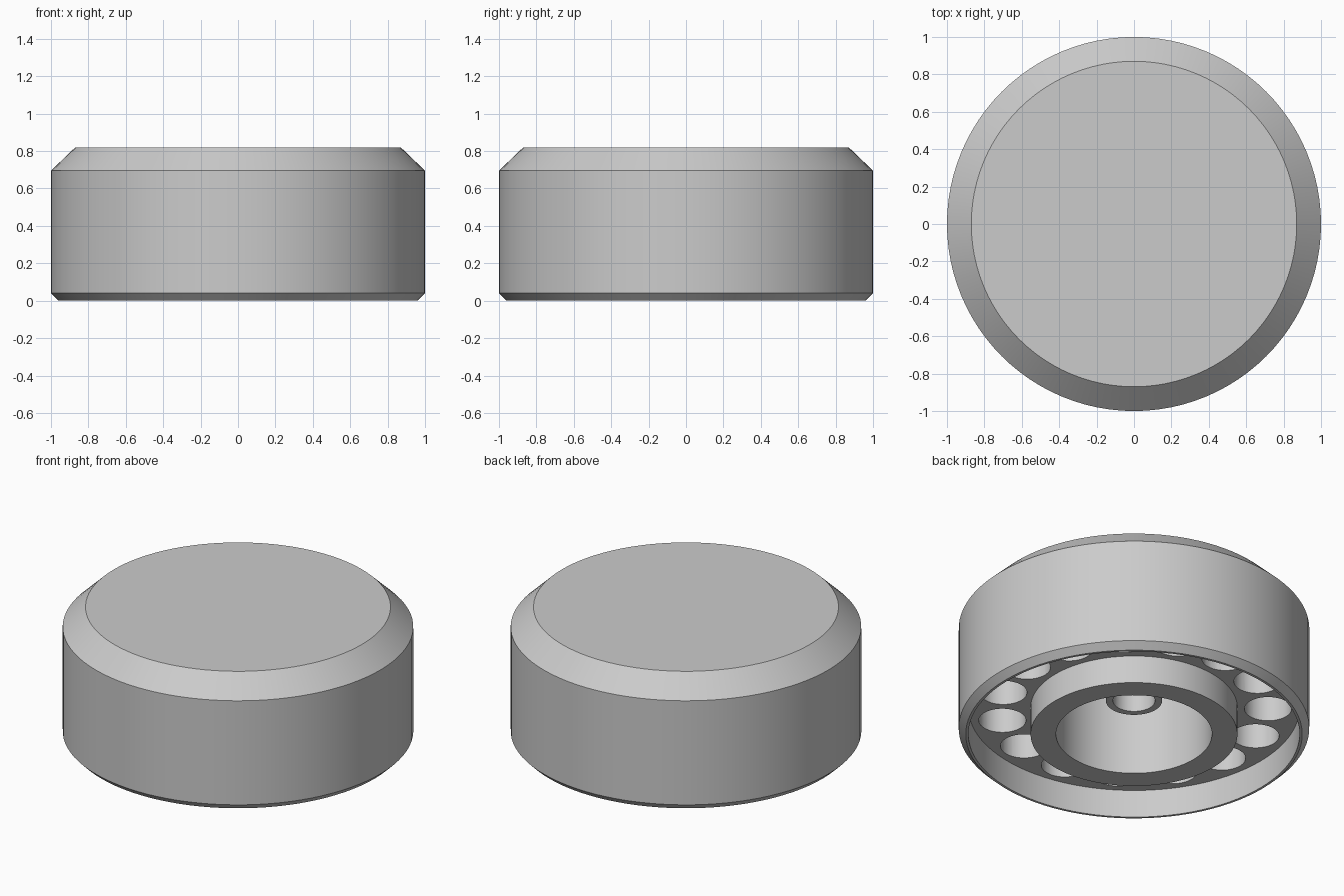
import bpy
from math import cos, sin, pi, radians

SEGMENTS = 96
HOLES = 15

cube = bpy.data.objects.get("Cube")
if cube:
    bpy.data.objects.remove(cube, do_unlink=True)

grey = bpy.data.materials.new("light grey")
grey.use_nodes = True
colour = (0.6, 0.6, 0.6, 1)
grey.diffuse_color = colour
grey.node_tree.nodes["Principled BSDF"].inputs["Base Color"].default_value = colour


def lathe(name, profile):
    """Turn a closed (radius, height) profile about z; radius 0 is a pole."""
    verts, rings, faces = [], [], []
    for r, z in profile:
        count = SEGMENTS if r else 1
        rings.append(range(len(verts), len(verts) + count))
        verts += [(r * cos(2 * pi * i / count), r * sin(2 * pi * i / count), z)
                  for i in range(count)]
    for a, b in zip(rings, rings[1:]):
        for i in range(SEGMENTS):
            j = (i + 1) % SEGMENTS
            corners = [a[i % len(a)], a[j % len(a)], b[j % len(b)], b[i % len(b)]]
            faces.append(list(dict.fromkeys(corners)))
    mesh = bpy.data.meshes.new(name)
    mesh.from_pydata(verts, [], faces)
    mesh.materials.append(grey)
    obj = bpy.data.objects.new(name, mesh)
    bpy.context.collection.objects.link(obj)
    return obj


# Chamfered body with a ring recess, central boss, bore and hollow post
body = lathe("knob_body", [
    (0, 0.6), (0.12, 0.6), (0.12, 0.22), (0.16, 0.22), (0.16, 0.6),
    (0.445, 0.6), (0.445, 0), (0.59, 0), (0.59, 0.175),
    (0.945, 0.175), (0.945, 0), (0.96, 0), (1, 0.04),
    (1, 0.695), (0.87, 0.82), (0, 0.82)])

# Ring of round pockets sunk into the recess floor
cutters = bpy.data.collections.new("pocket_cutters")
bpy.context.scene.collection.children.link(cutters)
for i in range(HOLES):
    # The ring starts on the diagonal facing the back left
    a = radians(45) + 2 * pi * i / HOLES
    bpy.ops.mesh.primitive_cylinder_add(
        vertices=40, radius=0.135, depth=0.5,
        location=(0.765 * cos(a), 0.765 * sin(a), 0.35))
    cutter = bpy.context.object
    cutter.name = f"pocket_cutter_{i + 1}"
    cutter.data.materials.append(grey)
    cutter.hide_render = True
    for owner in list(cutter.users_collection):
        owner.objects.unlink(cutter)
    cutters.objects.link(cutter)

cut = body.modifiers.new("pockets", "BOOLEAN")
cut.operand_type = "COLLECTION"
cut.collection = cutters
cut.solver = "EXACT"

# Bake the cuts, then drop the cutters
bpy.ops.object.select_all(action="DESELECT")
body.select_set(True)
bpy.context.view_layer.objects.active = body
bpy.ops.object.modifier_apply(modifier=cut.name)
for cutter in list(cutters.objects):
    bpy.data.objects.remove(cutter, do_unlink=True)
bpy.data.collections.remove(cutters)
bpy.ops.object.shade_smooth_by_angle(angle=radians(30))
